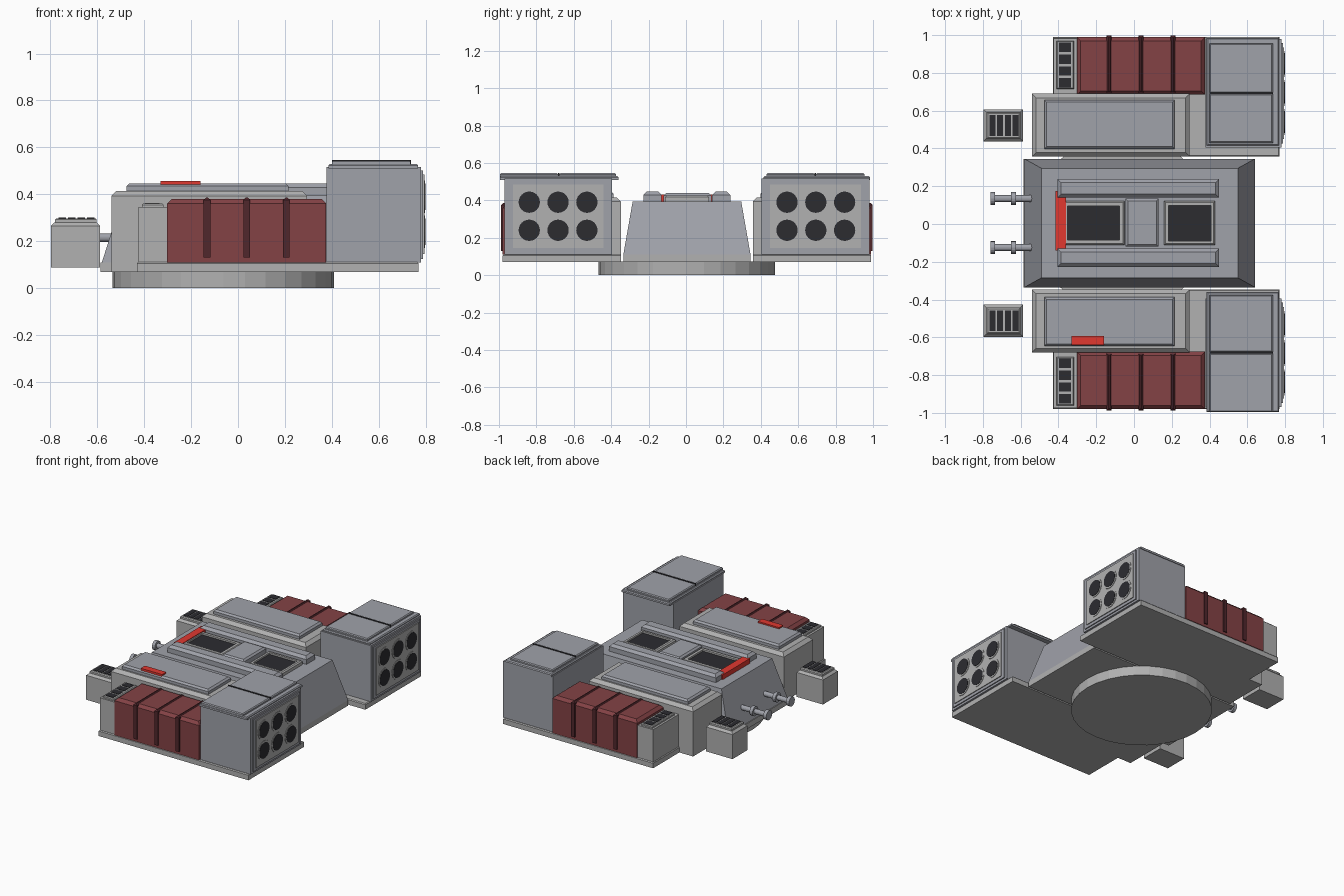
import bpy, bmesh, math
from mathutils import Matrix

if "Cube" in bpy.data.objects:
    bpy.data.objects.remove(bpy.data.objects["Cube"])

YC = 0.005  # symmetry plane of the mirrored parts


def mat(name, r, g, b):
    m = bpy.data.materials.new(name)
    m.diffuse_color = (r, g, b, 1)
    m.use_nodes = True
    m.node_tree.nodes["Principled BSDF"].inputs["Base Color"].default_value = m.diffuse_color
    return m


STEEL = mat("blue_grey", 0.35, 0.36, 0.40)
LIGHT = mat("light_grey", 0.44, 0.44, 0.44)
MAROON = mat("maroon", 0.23, 0.055, 0.06)
STRAP = mat("dark_maroon", 0.08, 0.02, 0.025)
RED = mat("bright_red", 0.75, 0.04, 0.03)
DARK = mat("dark", 0.025, 0.025, 0.03)


def finish(bm, name, *mats):
    bmesh.ops.recalc_face_normals(bm, faces=bm.faces)
    me = bpy.data.meshes.new(name)
    bm.to_mesh(me)
    bm.free()
    for m in mats:
        me.materials.append(m)
    ob = bpy.data.objects.new(name, me)
    bpy.context.collection.objects.link(ob)
    return ob


def block(name, x, y, z, m, ch=0, chz=None, dish=None):
    """Box from ranges; ch chamfers the top, dish=(margin, depth) sinks a dark well in it."""
    bm = bmesh.new()
    chz = ch if chz is None else chz
    levels = [(z[0], 0), (z[1] - chz, 0), (z[1], ch)] if ch else [(z[0], 0), (z[1], 0)]
    if dish:
        levels += [(z[1], ch + dish[0]), (z[1] - dish[1], ch + dish[0])]
    rings = []
    for h, i in levels:
        rings.append([bm.verts.new(p) for p in (
            (x[0] + i, y[0] + i, h), (x[1] - i, y[0] + i, h),
            (x[1] - i, y[1] - i, h), (x[0] + i, y[1] - i, h))])
    bm.faces.new(rings[0])
    for a, b in zip(rings, rings[1:]):
        for k in range(4):
            bm.faces.new((a[k], a[(k + 1) % 4], b[(k + 1) % 4], b[k]))
    top = bm.faces.new(rings[-1])
    if dish:
        top.material_index = 1
    return finish(bm, name, m, DARK)


def disc(name, c, r, depth, m, axis="X", n=16):
    bm = bmesh.new()
    bmesh.ops.create_cone(bm, cap_ends=True, segments=n, radius1=r, radius2=r, depth=depth)
    rot = Matrix.Rotation(math.pi / 2, 4, "Y") if axis == "X" else Matrix()
    bm.transform(Matrix.Translation(c) @ rot)
    return finish(bm, name, m)


# Turret ring
disc("turret_ring", (-0.0625, 0.003, 0.036), 0.472, 0.072, LIGHT, "Z", 32)

# Central hull: floor slab and tapered body
block("hull_floor", (-0.585, 0.64), (-0.335, 0.345), (0.07, 0.11), LIGHT)
hull = block("hull_body", (-0.58, 0.64), (-0.335, 0.345), (0.11, 0.395), STEEL)
for v in hull.data.vertices:
    if v.co.z > 0.3:
        v.co.x = -0.49 if v.co.x < 0 else 0.55
        v.co.y = -0.285 if v.co.y < 0 else 0.295

# Hull roof: hatches, middle cover, red bar
block("front_hatch", (-0.38, -0.05), (-0.112, 0.122), (0.39, 0.425), LIGHT, 0.008, dish=(0.02, 0.012))
block("rear_hatch", (0.16, 0.43), (-0.112, 0.122), (0.39, 0.425), LIGHT, 0.008, dish=(0.015, 0.012))
block("middle_cover", (-0.045, 0.13), (-0.12, 0.135), (0.39, 0.438), STEEL, 0.012)
block("hull_red_bar", (-0.415, -0.36), (-0.14, 0.175), (0.39, 0.43), RED)
block("side_red_bar", (-0.33, -0.16), (-0.64, -0.592), (0.44, 0.457), RED)

# Parts repeated on both sides
for s, tag in ((1, "back"), (-1, "front")):
    def Y(a, b):
        return tuple(sorted((s * a + YC, s * b + YC)))

    def part(name, x, y, z, *args, **kw):
        return block(f"{tag}_{name}", x, Y(*y), z, *args, **kw)

    part("roof_rail", (-0.405, 0.45), (0.135, 0.232), (0.39, 0.447), STEEL, 0.018)

    # Base plate and inner equipment box with roof panel
    part("base_plate", (-0.43, 0.77), (0.352, 0.985), (0.07, 0.112), LIGHT, 0.006)
    part("inner_floor", (-0.54, -0.42), (0.352, 0.685), (0.07, 0.112), LIGHT)
    part("inner_box", (-0.54, 0.295), (0.352, 0.685), (0.11, 0.415), LIGHT, 0.022)
    part("inner_roof_panel", (-0.475, 0.215), (0.392, 0.652), (0.41, 0.447), STEEL, 0.012)

    # Maroon pack with straps
    part("pack", (-0.302, 0.376), (0.68, 0.985), (0.11, 0.38), MAROON, 0.02)
    for i, cx in enumerate((-0.132, 0.037, 0.206)):
        part(f"pack_strap_{i}", (cx - 0.014, cx + 0.014), (0.69, 0.993), (0.13, 0.386), STRAP, 0.01)

    # Small vent box beside the pack
    part("vent_box", (-0.425, -0.302), (0.68, 0.978), (0.11, 0.345), LIGHT)
    part("vent_frame", (-0.41, -0.317), (0.71, 0.965), (0.34, 0.36), LIGHT, 0.005)
    for i in range(4):
        c = 0.742 + 0.063 * i
        part(f"vent_cell_{i}", (-0.396, -0.334), (c - 0.025, c + 0.025), (0.35, 0.363), DARK)

    # Floating box with slots
    part("nose_box", (-0.797, -0.587), (0.432, 0.602), (0.088, 0.28), LIGHT, 0.015)
    part("nose_box_cap", (-0.78, -0.602), (0.448, 0.586), (0.275, 0.298), LIGHT, 0.006)
    for i in range(4):
        c = -0.749 + 0.0405 * i
        part(f"nose_slot_{i}", (c - 0.016, c + 0.016), (0.462, 0.572), (0.29, 0.301), DARK)

    # Twin barrel with collars
    by = s * 0.13 + YC
    disc(f"{tag}_barrel", (-0.645, by, 0.215), 0.018, 0.23, STEEL)
    for i, cx in enumerate((-0.748, -0.638)):
        disc(f"{tag}_barrel_collar_{i}", (cx, by, 0.215), 0.034, 0.024, STEEL)

    # Launcher housing, face panel and six tubes
    part("launcher", (0.378, 0.78), (0.4, 0.975), (0.11, 0.517), STEEL)
    part("launcher_rim", (0.775, 0.788), (0.42, 0.952), (0.125, 0.502), STEEL)
    part("launcher_face", (0.78, 0.794), (0.445, 0.93), (0.145, 0.485), LIGHT)
    for i in range(6):
        p = (s * (0.535 + 0.154 * (i % 3)) + YC, 0.24 + 0.15 * (i // 3))
        disc(f"{tag}_tube_rim_{i}", (0.79, *p), 0.069, 0.014, LIGHT, n=24)
        disc(f"{tag}_tube_mouth_{i}", (0.792, *p), 0.057, 0.014, DARK, n=24)

    # Two-leaf launcher lid (the front one is wider)
    lo, hi = (0.425, 0.95) if s > 0 else (0.38, 1.0)
    mid = 0.686
    part("lid_base", (0.385, 0.768), (lo - 0.015, min(hi + 0.03, 1.0)), (0.51, 0.529), STEEL, 0.006)
    part("lid_leaf_inner", (0.4, 0.735), (lo, mid - 0.003), (0.525, 0.545), STEEL, 0.006)
    part("lid_leaf_outer", (0.4, 0.735), (mid + 0.003, hi), (0.525, 0.545), STEEL, 0.006)
    part("lid_hinge", (0.4, 0.737), (mid - 0.004, mid + 0.004), (0.525, 0.547), DARK)
